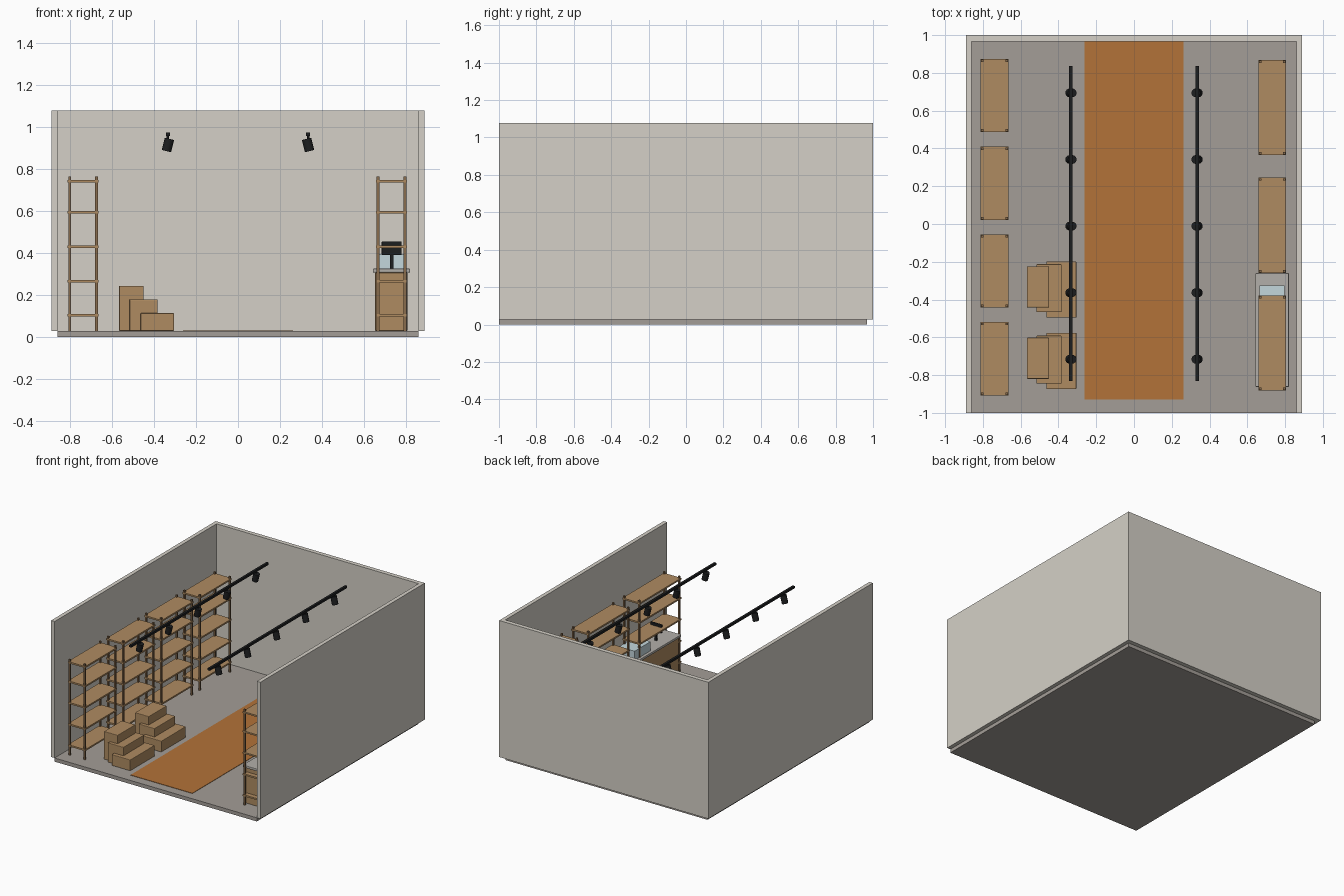
import bpy, bmesh, math
from mathutils import Matrix, Vector

if "Cube" in bpy.data.objects:
    bpy.data.objects.remove(bpy.data.objects["Cube"])


def material(name, rgb):
    m = bpy.data.materials.new(name)
    m.diffuse_color = (*rgb, 1)
    m.use_nodes = True
    m.node_tree.nodes["Principled BSDF"].inputs["Base Color"].default_value = m.diffuse_color
    return m


WALL = material("plaster", (0.66, 0.63, 0.57))
FLOOR = material("concrete", (0.37, 0.34, 0.31))
WOOD = material("light_wood", (0.43, 0.26, 0.12))
POST = material("dark_wood", (0.25, 0.15, 0.075))
CARD = material("cardboard", (0.43, 0.26, 0.12))
RUG = material("runner_orange", (0.45, 0.17, 0.04))
BLACK = material("black_metal", (0.012, 0.013, 0.014))
GLASS = material("pale_glass", (0.55, 0.68, 0.72))
STONE = material("counter_stone", (0.45, 0.43, 0.40))


def add_object(name, bm, mat):
    mesh = bpy.data.meshes.new(name)
    bm.to_mesh(mesh)
    bm.free()
    mesh.materials.append(mat)
    ob = bpy.data.objects.new(name, mesh)
    bpy.context.collection.objects.link(ob)
    return ob


def boxes(name, spans, mat, bevel=0):
    """One object from boxes given as (x0, x1, y0, y1, z0, z1)."""
    bm = bmesh.new()
    for x0, x1, y0, y1, z0, z1 in spans:
        mid = Vector((x0 + x1, y0 + y1, z0 + z1)) / 2
        size = Matrix.Diagonal((x1 - x0, y1 - y0, z1 - z0, 1))
        bmesh.ops.create_cube(bm, size=1, matrix=Matrix.Translation(mid) @ size)
    ob = add_object(name, bm, mat)
    if bevel:
        mod = ob.modifiers.new("soft_edges", "BEVEL")
        mod.width, mod.segments = bevel, 2
    return ob


G = 0.028  # floor level

# Room shell
boxes("floor", [(-0.86, 0.86, -1, 0.967, 0, G)], FLOOR)
boxes("back_wall", [(-0.89, 0.89, 0.967, 1, G, 1.078)], WALL)
for side, s in (("left", -1), ("right", 1)):
    x0, x1 = sorted((s * 0.86, s * 0.89))
    boxes(side + "_wall", [(x0, x1, -1, 0.967, G, 1.078)], WALL)
boxes("floor_runner", [(-0.263, 0.263, -0.93, 0.967, G, G + 0.003)], RUG)


# Shelving units: four corner posts and five boards
def shelf_unit(name, x0, x1, y0, y1):
    w, inset = 0.013, 0.003
    posts = [(x, x + w, y, y + w, G, 0.764)
             for x in (x0 + inset, x1 - inset - w)
             for y in (y0 + inset, y1 - inset - w)]
    boxes(name + "_posts", posts, POST)
    boards = [(x0, x1, y0, y1, z - 0.006, z + 0.006)
              for z in (0.103, 0.265, 0.43, 0.594, 0.742)]
    boxes(name + "_boards", boards, WOOD)


for i in range(4):
    y = -0.907 + i * 0.4645
    shelf_unit(f"left_shelf_{i + 1}", -0.812, -0.665, y, y + 0.387)
for i in range(3):
    y = -0.882 + i * 0.623
    shelf_unit(f"right_shelf_{i + 1}", 0.658, 0.805, y, y + 0.504)

# Two groups of stepped cartons
for g, yc in enumerate((-0.725, -0.347)):
    for i, (x0, x1, half, top) in enumerate([(-0.567, -0.45, 0.109, 0.243),
                                             (-0.517, -0.383, 0.127, 0.178),
                                             (-0.464, -0.305, 0.149, 0.113)]):
        y = yc + (0.014, 0.007, 0)[i]
        boxes(f"carton_{g + 1}_{i + 1}", [(x0, x1, y - half, y + half, G, top)],
              CARD, 0.004)

# Checkout counter with display case and screen
boxes("counter_body", [(0.654, 0.807, -0.845, -0.275, G, 0.306)], WOOD, 0.003)
boxes("counter_top", [(0.643, 0.82, -0.862, -0.26, 0.306, 0.325)], STONE, 0.004)
boxes("display_case", [(0.665, 0.798, -0.52, -0.325, 0.325, 0.395)], GLASS)
boxes("screen_stem", [(0.725, 0.741, -0.69, -0.675, 0.325, 0.40)], BLACK)
boxes("screen", [(0.685, 0.78, -0.695, -0.678, 0.39, 0.455)], BLACK, 0.003)

# Track lights, spot heads tilted outward
for side, s in (("left", -1), ("right", 1)):
    x = s * 0.334
    boxes(side + "_light_track", [(x - 0.009, x + 0.009, -0.832, 0.837, 0.956, 0.973)], BLACK)
    bm = bmesh.new()
    for i in range(5):
        y = -0.716 + i * 0.3525
        head = (Matrix.Translation((x, y, 0.914))
                @ Matrix.Rotation(-s * math.radians(14), 4, "Y"))
        bmesh.ops.create_cone(bm, cap_ends=True, segments=24, radius1=0.023,
                              radius2=0.023, depth=0.06, matrix=head)
        bmesh.ops.create_cone(bm, cap_ends=True, segments=12, radius1=0.006,
                              radius2=0.006, depth=0.03,
                              matrix=Matrix.Translation((x, y, 0.946)))
    ob = add_object(side + "_spot_heads", bm, BLACK)
    bpy.context.view_layer.objects.active = ob
    ob.select_set(True)
    bpy.ops.object.shade_smooth_by_angle()
    ob.select_set(False)
